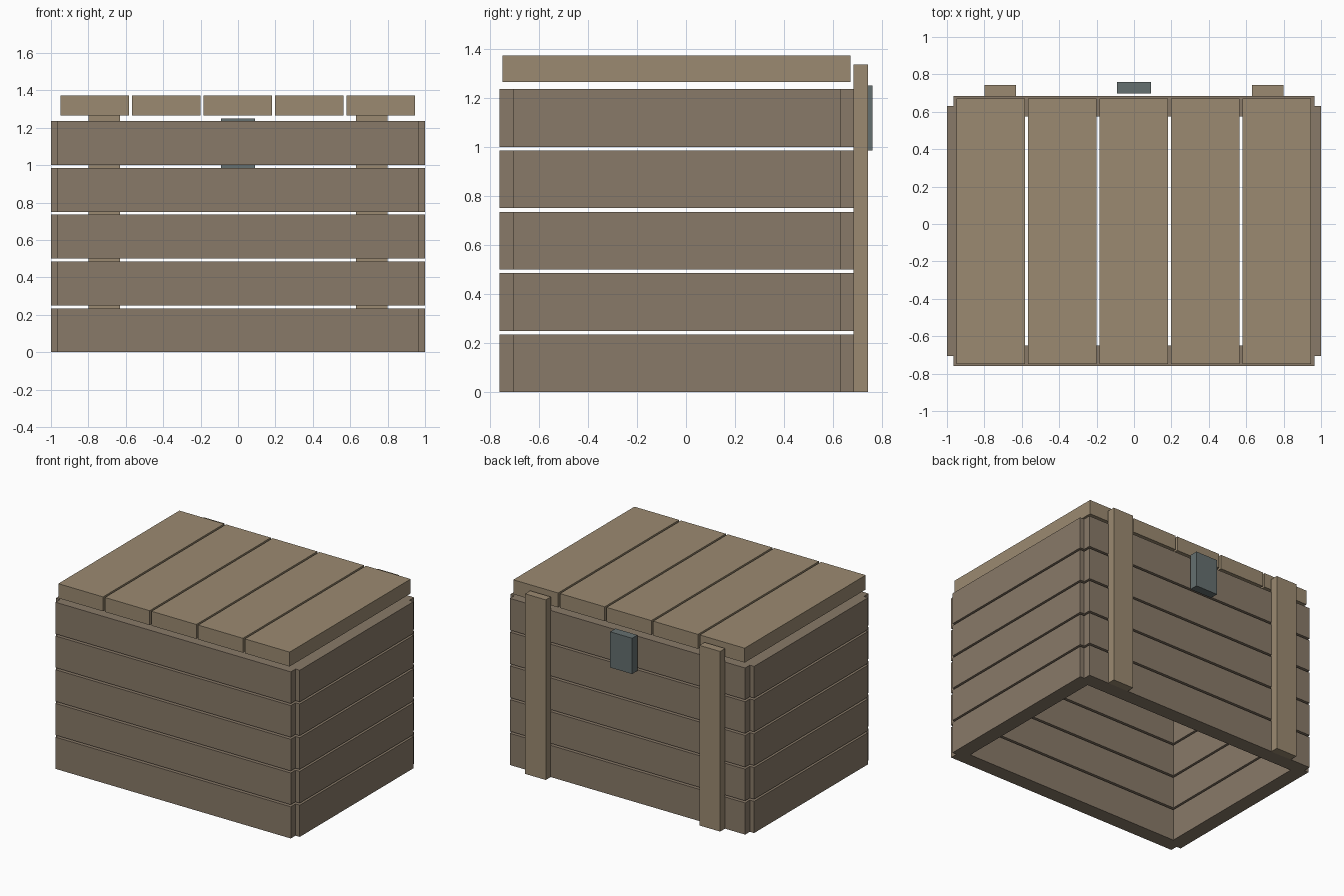
import bpy, bmesh

if "Cube" in bpy.data.objects:
    bpy.data.objects.remove(bpy.data.objects["Cube"])


def material(name, rgb):
    m = bpy.data.materials.new(name)
    m.diffuse_color = (*rgb, 1)
    m.use_nodes = True
    m.node_tree.nodes["Principled BSDF"].inputs["Base Color"].default_value = m.diffuse_color
    return m


wall_wood = material("wall_wood", (0.25, 0.195, 0.14))
light_wood = material("light_wood", (0.33, 0.255, 0.165))
metal = material("metal", (0.13, 0.16, 0.16))


def box(name, lo, hi, mat):
    """Axis-aligned box between two corners."""
    bm = bmesh.new()
    bmesh.ops.create_cube(bm, size=1)
    for v in bm.verts:
        v.co = [hi[i] if v.co[i] > 0 else lo[i] for i in range(3)]
    mesh = bpy.data.meshes.new(name)
    bm.to_mesh(mesh)
    bm.free()
    mesh.materials.append(mat)
    ob = bpy.data.objects.new(name, mesh)
    bpy.context.collection.objects.link(ob)
    return ob


T = 0.11               # plank thickness
FRONT, BACK = -0.76, 0.685

# Five courses of wall planks, overlapping at the corners
for i in range(5):
    z0, z1 = 0.25 * i, 0.25 * i + 0.235
    for name, y in (("front", FRONT), ("back", BACK - T)):
        box(f"{name}_plank_{i + 1}", (-0.965, y, z0), (0.965, y + T, z1), wall_wood)
    for name, x in (("left", -1), ("right", 1 - T)):
        box(f"{name}_plank_{i + 1}", (x, -0.705, z0), (x + T, 0.63, z1), wall_wood)

# Lid planks, floating just above the walls
for i in range(5):
    x = -0.95 + 0.3825 * i
    box(f"lid_plank_{i + 1}", (x, -0.748, 1.265), (x + 0.367, 0.67, 1.372), light_wood)

# Back battens
for name, x in (("left", -0.80), ("right", 0.63)):
    box(f"{name}_back_batten", (x, 0.683, 0), (x + 0.17, 0.742, 1.335), light_wood)

# Metal latch plate
box("latch_plate", (-0.09, 0.697, 0.985), (0.09, 0.76, 1.25), metal)
